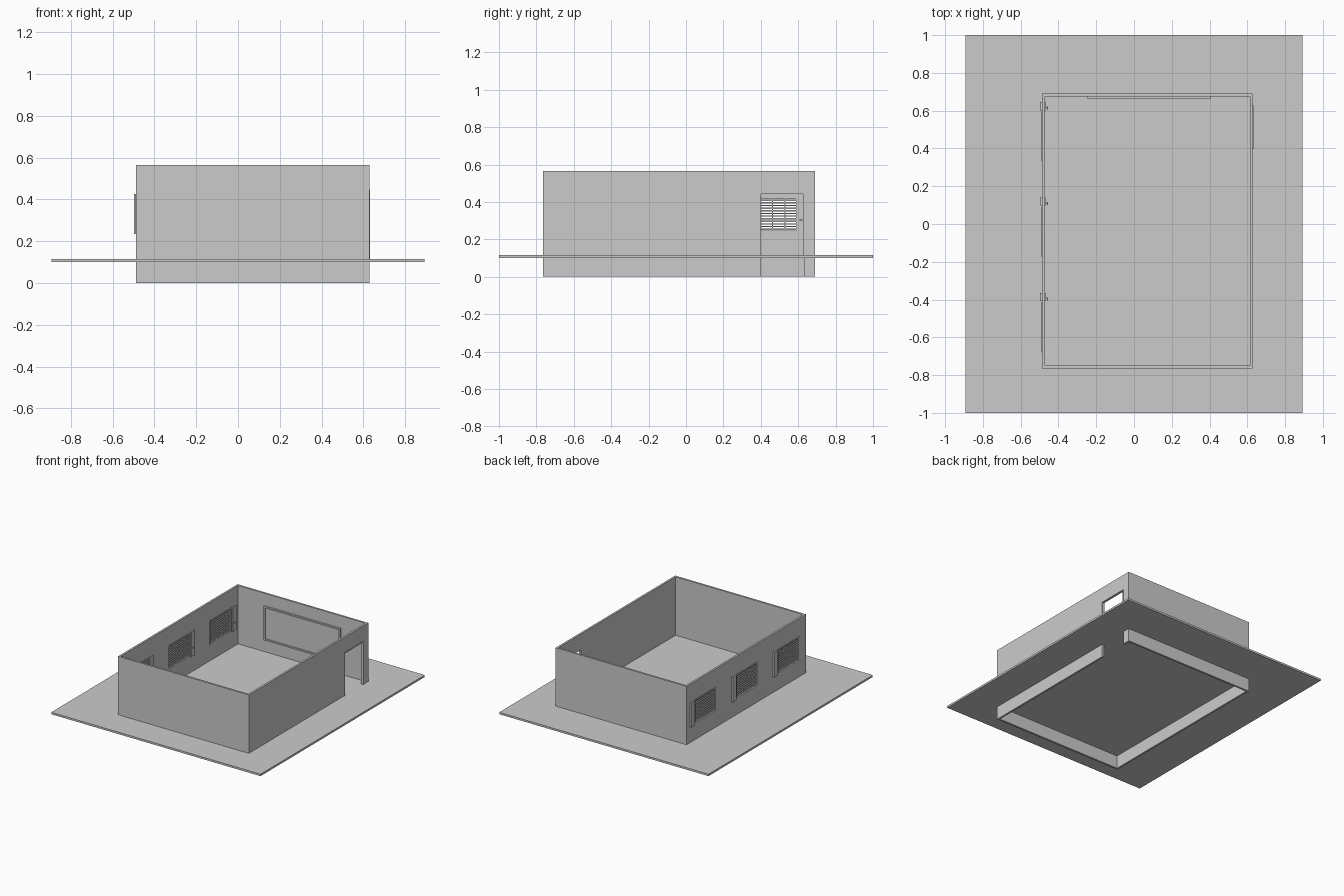
import bpy

if "Cube" in bpy.data.objects:
    bpy.data.objects.remove(bpy.data.objects["Cube"])

X0, X1, Y0, Y1, H = -0.487, 0.628, -0.765, 0.69, 0.565   # outer wall limits
T = 0.015                                               # wall thickness


def box(name, x, y, z):
    """Box from (min, max) pairs."""
    v = [(a, b, c) for a in x for b in y for c in z]
    f = [(0, 1, 3, 2), (4, 6, 7, 5), (0, 4, 5, 1), (2, 3, 7, 6), (0, 2, 6, 4), (1, 5, 7, 3)]
    me = bpy.data.meshes.new(name)
    me.from_pydata(v, [], f)
    ob = bpy.data.objects.new(name, me)
    bpy.context.collection.objects.link(ob)
    return ob


def join(parts, name):
    bpy.ops.object.select_all(action='DESELECT')
    for p in parts:
        p.select_set(True)
    bpy.context.view_layer.objects.active = parts[0]
    bpy.ops.object.join()
    parts[0].name = name
    return parts[0]


def cut(ob, x, y, z):
    cutter = box("cutter", x, y, z)
    cutter.hide_render = True
    m = ob.modifiers.new("opening", 'BOOLEAN')
    m.operation, m.solver, m.object = 'DIFFERENCE', 'EXACT', cutter
    bpy.context.view_layer.objects.active = ob
    bpy.ops.object.modifier_apply(modifier=m.name)
    bpy.data.objects.remove(cutter)


def frame(name, axis, depth, u, z, w):
    """Rectangular frame in the plane normal to axis ('x' or 'y')."""
    bars = [(u, (z[0], z[0] + w)), (u, (z[1] - w, z[1])),
            ((u[0], u[0] + w), (z[0] + w, z[1] - w)),
            ((u[1] - w, u[1]), (z[0] + w, z[1] - w))]
    return join([box(name, depth, a, b) if axis == 'x' else box(name, a, depth, b)
                 for a, b in bars], name)


# ground slab running under and around the room
box("ground_slab", (-0.892, 0.892), (-1, 1), (0.1, 0.115))

# wall shell, open at top and bottom
walls = box("walls", (X0, X1), (Y0, Y1), (0, H))
cut(walls, (X0 + T, X1 - T), (Y0 + T, Y1 - T), (-0.1, 1))

# doorway in the right wall
cut(walls, (X1 - 0.03, X1 + 0.03), (0.397, 0.63), (-0.1, 0.447))
join([box("door_jamb", (X1 - T, X1 + 0.004), (a, a + 0.005), (0.115, 0.447)) for a in (0.397, 0.625)]
     + [box("door_head", (X1 - T, X1 + 0.004), (0.402, 0.625), (0.442, 0.447))], "door_frame")

# three grilled windows in the left wall
for i in range(3):
    y = 0.33 - 0.505 * i
    ya, yb, za, zb = y, y + 0.266, 0.238, 0.425
    cut(walls, (X0 - 0.03, X0 + 0.03), (ya, yb), (za, zb))
    frame(f"window_frame_{i}", 'x', (X0 - 0.004, X0 + T + 0.002), (ya, yb), (za, zb), 0.009)
    bars = []
    n = 12
    for k in range(n):
        z = za + 0.009 + (k + 0.5) * (zb - za - 0.018) / n
        bars.append(box("slat", (X0 + 0.003, X0 + 0.011), (ya + 0.008, yb - 0.008), (z - 0.0035, z + 0.0035)))
    for k in range(1, 4):
        c = ya + k * (yb - ya) / 4
        bars.append(box("upright", (X0 + 0.005, X0 + 0.009), (c - 0.002, c + 0.002), (za + 0.008, zb - 0.008)))
    join(bars, f"window_grille_{i}")
    # folded shutter beside the window with an inside handle
    box(f"shutter_{i}", (-0.498, -0.466), (yb + 0.006, yb + 0.05), (0.235, 0.425))
    join([box("stem", (-0.466, -0.457), (yb + 0.018, yb + 0.024), (0.302, 0.308)),
          box("grip", (-0.46, -0.455), (yb + 0.01, yb + 0.026), (0.301, 0.309))], f"shutter_handle_{i}")

# wall board on the back wall
yb = Y1 - T
box("board_panel", (-0.235, 0.395), (yb - 0.006, yb), (0.22, 0.46))
frame("board_frame", 'y', (yb - 0.014, yb), (-0.245, 0.405), (0.21, 0.47), 0.011)
